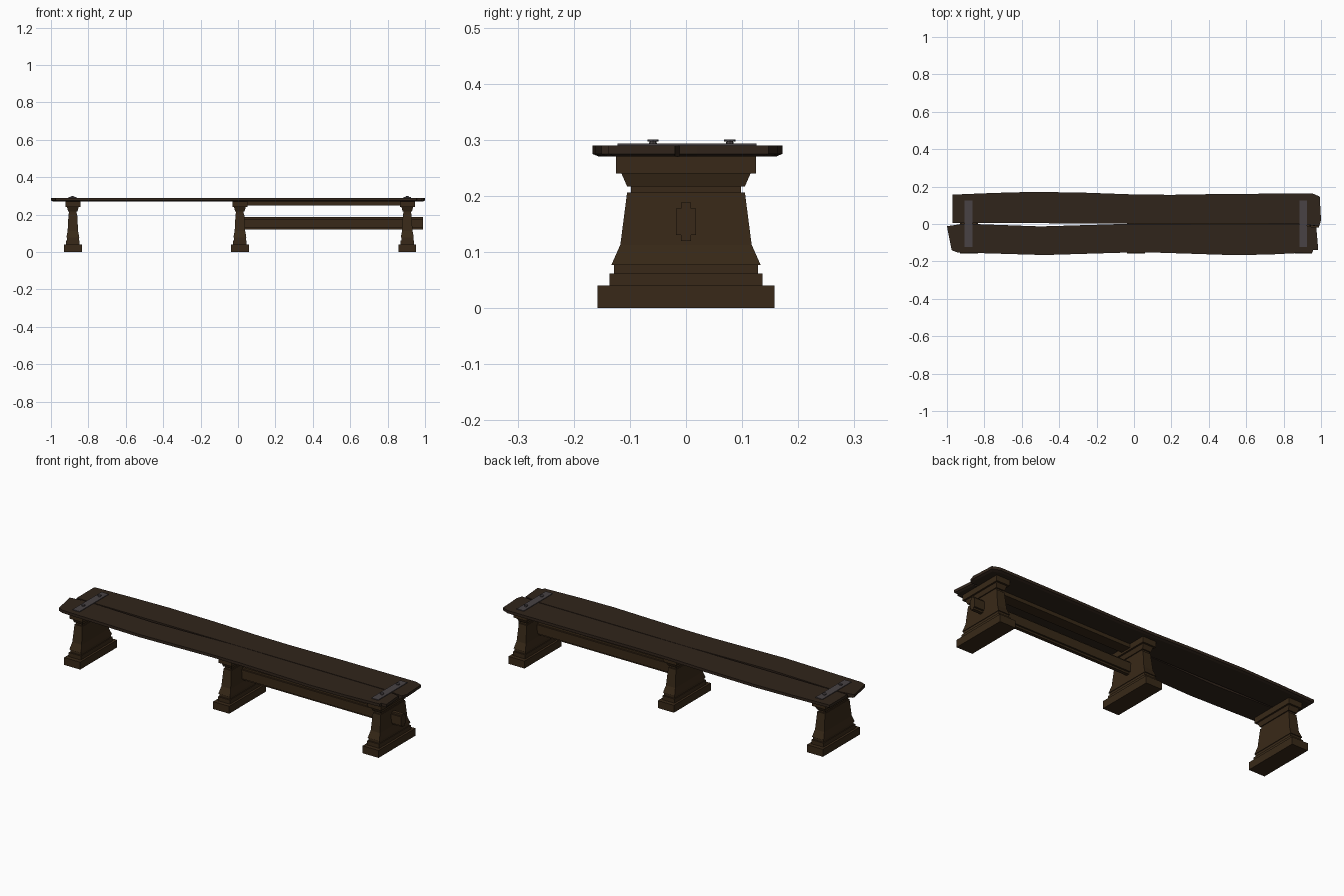
import bpy, bmesh
from mathutils import Vector

if "Cube" in bpy.data.objects:
    bpy.data.objects.remove(bpy.data.objects["Cube"])


def material(name, rgb):
    m = bpy.data.materials.new(name)
    m.diffuse_color = (*rgb, 1)
    m.use_nodes = True
    m.node_tree.nodes["Principled BSDF"].inputs["Base Color"].default_value = m.diffuse_color
    return m


WOOD = material("dark_wood", (0.040, 0.022, 0.009))
SEAT = material("seat_wood", (0.030, 0.018, 0.011))
IRON = material("iron", (0.065, 0.055, 0.058))


def loft(name, rings, mat):
    """Skin a stack of equal-length point rings and cap both ends."""
    bm = bmesh.new()
    loops = [[bm.verts.new(p) for p in ring] for ring in rings]
    n = len(loops[0])
    for a, b in zip(loops, loops[1:]):
        for i in range(n):
            j = (i + 1) % n
            bm.faces.new((a[i], a[j], b[j], b[i]))
    bm.faces.new(loops[0][::-1])
    bm.faces.new(loops[-1])
    bmesh.ops.recalc_face_normals(bm, faces=bm.faces)
    me = bpy.data.meshes.new(name)
    bm.to_mesh(me)
    bm.free()
    me.materials.append(mat)
    ob = bpy.data.objects.new(name, me)
    bpy.context.collection.objects.link(ob)
    return ob


def rect(cx, cy, hx, hy, z):
    return [(cx - hx, cy - hy, z), (cx + hx, cy - hy, z),
            (cx + hx, cy + hy, z), (cx - hx, cy + hy, z)]


def box(name, lo, hi, mat):
    cx, cy = (lo[0] + hi[0]) / 2, (lo[1] + hi[1]) / 2
    hx, hy = (hi[0] - lo[0]) / 2, (hi[1] - lo[1]) / 2
    return loft(name, [rect(cx, cy, hx, hy, z) for z in (lo[2], hi[2])], mat)


# Moulded trestle legs: (height, half depth in x, half width in y)
LEG = [(0, .048, .158), (.040, .048, .158),
       (.040, .036, .136), (.062, .036, .136),
       (.062, .032, .128), (.077, .032, .128),
       (.077, .035, .133), (.113, .028, .117),
       (.206, .023, .105), (.206, .020, .098), (.217, .020, .098),
       (.217, .025, .105), (.240, .031, .115),
       (.240, .040, .125), (.270, .040, .125)]
for name, x in (("left_leg", -.883), ("middle_leg", .010), ("right_leg", .905)):
    loft(name, [rect(x, 0, hx, hy, z) for z, hx, hy in LEG], WOOD)

# Stretcher with notched corners, through the right leg
a, b, h1, h2, zc = .018, .009, .024, .034, .154
quarter = [(a, h1), (b, h1), (b, h2)]
section = (quarter + [(-y, z) for y, z in quarter[::-1]]
           + [(-y, -z) for y, z in quarter] + [(y, -z) for y, z in quarter[::-1]])
loft("stretcher", [[(x, y, zc + z) for y, z in section] for x in (0, .99)], WOOD)

# Bearer under the seat on the right half
box("seat_bearer", (.01, -.03, .250), (.905, .03, .271), WOOD)


# Worn seat planks: outlines with the lower edge chamfered
def plank(name, outline):
    c = sum((Vector(p) for p in outline), Vector((0, 0))) / len(outline)

    def ring(z, inset):
        return [(x - inset * (1 if x > c.x else -1) * (abs(x) > .9),
                 y - inset * (1 if y > c.y else -1) * (abs(y) > .1), z)
                for x, y in outline]
    loft(name, [ring(.270, .012), ring(.275, 0), ring(.290, 0)], SEAT)


plank("back_plank", [
    (-.97, .005), (-.83, .005), (-.45, .004), (-.03, .003), (.40, .002), (.88, .001),
    (.99, -.012), (1.0, .02), (.993, .147), (.955, .163), (.50, .161), (.20, .156),
    (0, .158), (-.25, .167), (-.53, .172), (-.75, .166), (-.97, .157)])
plank("front_plank", [
    (-1.0, -.012), (-.975, -.14), (-.945, -.152), (-.48, -.166), (-.05, -.153),
    (.12, -.153), (.55, -.167), (.75, -.162), (.955, -.151), (.957, -.138),
    (.985, -.138), (.975, -.02), (.88, -.003), (.40, -.002), (-.03, .001),
    (-.50, -.013), (-.83, -.001), (-.93, -.001)])

# Iron straps, each held by two headed bolts
for side, x in (("left", -.885), ("right", .905)):
    box(side + "_strap", (x - .021, -.122, .288), (x + .021, .126, .2935), IRON)
    box(side + "_strap_tongue", (x - .021, -.005, .272), (x + .021, .005, .289), IRON)
    for tag, y in (("front", -.059), ("back", .078)):
        bolt = []
        for z, r in ((.291, .008), (.297, .006), (.297, .010), (.301, .010)):
            bolt.append([(x + r * c, y + r * s, z) for c, s in
                         ((1, 0), (.71, .71), (0, 1), (-.71, .71),
                          (-1, 0), (-.71, -.71), (0, -1), (.71, -.71))])
        loft(f"{side}_{tag}_bolt", bolt, IRON)
